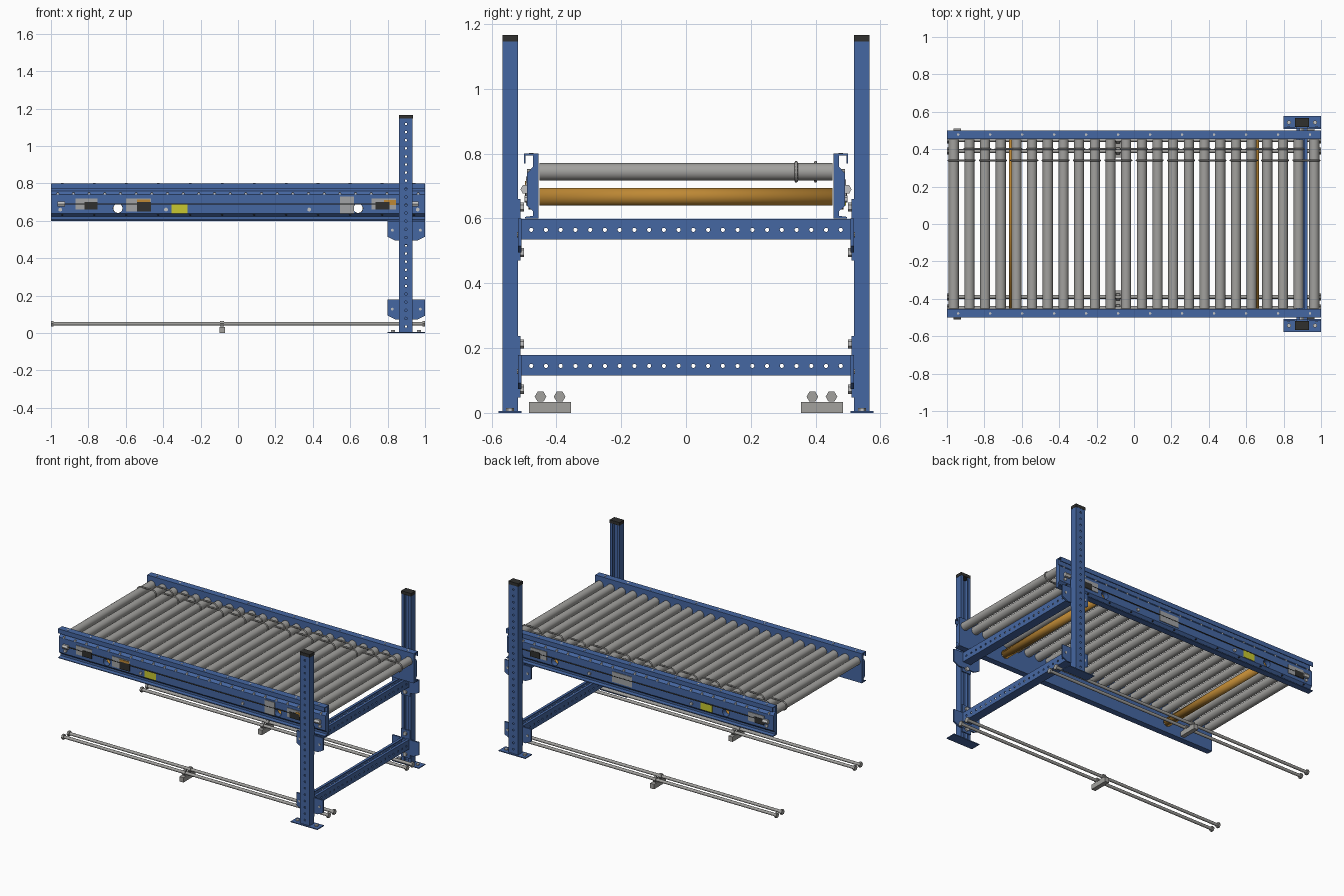
import bpy, bmesh
from math import sin, cos, pi
from mathutils import Matrix, Vector

cube = bpy.data.objects.get("Cube")
if cube:
    bpy.data.objects.remove(cube, do_unlink=True)


def material(name, r, g, b):
    m = bpy.data.materials.new(name)
    m.use_nodes = True
    m.diffuse_color = (r, g, b, 1)
    node = next(n for n in m.node_tree.nodes if n.type == 'BSDF_PRINCIPLED')
    node.inputs["Base Color"].default_value = (r, g, b, 1)
    return m


BLUE = material("frame blue", .06, .135, .36)
STEEL = material("roller steel", .36, .355, .34)
LIGHT = material("bolt silver", .55, .55, .55)
PLATE = material("label grey", .36, .37, .38)
ORANGE = material("drive orange", .52, .25, .035)
YELLOW = material("label yellow", .58, .58, .03)
DARK = material("dark plastic", .03, .03, .028)

ROT = {'x': Matrix.Rotation(pi / 2, 4, 'Y'),
       'y': Matrix.Rotation(pi / 2, 4, 'X'),
       'z': Matrix.Identity(4)}


def finish(name, bm, mat):
    mesh = bpy.data.meshes.new(name)
    bm.to_mesh(mesh)
    bm.free()
    mesh.materials.append(mat)
    ob = bpy.data.objects.new(name, mesh)
    bpy.context.collection.objects.link(ob)
    return ob


def cylinders(name, places, axis, r, length, mat, n=12, caps=True):
    """One mesh holding equal cylinders at all the places."""
    bm = bmesh.new()
    for p in places:
        bmesh.ops.create_cone(bm, cap_ends=caps, segments=n, radius1=r, radius2=r,
                              depth=length, matrix=Matrix.Translation(p) @ ROT[axis])
    for f in bm.faces:
        f.smooth = n > 8 and len(f.verts) == 4
    return finish(name, bm, mat)


def extrude(name, outline, axis, a, b, mat):
    """Extrude a 2D outline along an axis from a to b."""
    def point(u, v, t):
        return {'x': (t, u, v), 'y': (u, t, v), 'z': (u, v, t)}[axis]
    bm = bmesh.new()
    lo = [bm.verts.new(point(u, v, a)) for u, v in outline]
    hi = [bm.verts.new(point(u, v, b)) for u, v in outline]
    bm.faces.new(lo)
    bm.faces.new(hi)
    for i in range(len(lo)):
        j = (i + 1) % len(lo)
        bm.faces.new((lo[i], lo[j], hi[j], hi[i]))
    bmesh.ops.recalc_face_normals(bm, faces=bm.faces)
    return finish(name, bm, mat)


def box(name, x, y, z, mat):
    return extrude(name, [(x[0], y[0]), (x[1], y[0]), (x[1], y[1]), (x[0], y[1])],
                   'z', z[0], z[1], mat)


def bake(ob):
    """Replace an object's mesh by its evaluated one."""
    bpy.context.view_layer.update()
    dg = bpy.context.evaluated_depsgraph_get()
    ob.data, ob_mods = bpy.data.meshes.new_from_object(ob.evaluated_get(dg)), ob.modifiers
    ob_mods.clear()


def drill(ob, places, axis, r, length, n=10):
    cutter = cylinders("hole_cutter", places, axis, r, length, ob.data.materials[0], n)
    cutter.hide_render = True
    mod = ob.modifiers.new("holes", 'BOOLEAN')
    mod.operation = 'DIFFERENCE'
    mod.solver = 'EXACT'
    mod.object = cutter
    bake(ob)
    bpy.data.objects.remove(cutter, do_unlink=True)
    for f in ob.data.polygons:
        f.use_smooth = False


COUNT, PITCH, ROLL_Z, ROLL_R = 24, .0838, .744, .027
roller_x = [(i - (COUNT - 1) / 2) * PITCH for i in range(COUNT)]
DRIVE_X = (-.642, .642)

# Conveying rollers and hollow drive rollers
cylinders("rollers", [(x, 0, ROLL_Z) for x in roller_x], 'y', ROLL_R, .905, STEEL, 24)
drive = cylinders("drive_rollers", [(x, 0, .667) for x in DRIVE_X], 'y', .0275, .905,
                  ORANGE, 24, caps=False)
drive.modifiers.new("wall", 'SOLIDIFY').thickness = .003

# Round belts joining neighbouring rollers, alternating between two tracks
curve = bpy.data.curves.new("drive_belts", 'CURVE')
curve.dimensions = '3D'
curve.bevel_depth = .005
curve.bevel_resolution = 1
for i in range(COUNT - 1):
    y = (.34, .4)[i % 2]
    loop = []
    for x, start in ((roller_x[i + 1], -pi / 2), (roller_x[i], pi / 2)):
        for k in range(9):
            t = start + pi * k / 8
            loop.append((x + .029 * cos(t), y, ROLL_Z + .029 * sin(t), 1))
    spline = curve.splines.new('POLY')
    spline.points.add(len(loop) - 1)
    for p, co in zip(spline.points, loop):
        p.co = co
    spline.use_cyclic_u = True
curve_ob = bpy.data.objects.new("belt_curve", curve)
bpy.context.collection.objects.link(curve_ob)
bpy.context.view_layer.update()
belt_mesh = bpy.data.meshes.new_from_object(
    curve_ob.evaluated_get(bpy.context.evaluated_depsgraph_get()))
bpy.data.objects.remove(curve_ob, do_unlink=True)
belt_mesh.materials.clear()
belt_mesh.materials.append(STEEL)
bpy.context.collection.objects.link(bpy.data.objects.new("drive_belts", belt_mesh))

rail_outline = [(.455, .6), (.497, .6), (.497, .605), (.472, .608), (.472, .622),
                (.49, .638), (.49, .74), (.472, .76), (.472, .795), (.496, .795),
                (.496, .77), (.5, .77), (.5, .8), (.455, .8)]

# Labels and boxes on each rail: x range, z range, colour
labels = {
    "front": [((-.355, -.27), (.64, .687), YELLOW), ((.545, .62), (.64, .73), PLATE),
              ((-.87, -.75), (.66, .72), PLATE), ((-.82, -.75), (.66, .7), DARK),
              ((-.6, -.465), (.65, .72), PLATE), ((-.54, -.465), (.65, .7), DARK),
              ((-.54, -.47), (.7, .715), ORANGE), ((.715, .845), (.66, .72), PLATE),
              ((.735, .81), (.66, .7), DARK), ((.78, .845), (.685, .71), ORANGE)],
    "back": [((.06, .21), (.65, .72), PLATE), ((-.54, -.455), (.64, .687), YELLOW),
             ((-.93, -.81), (.66, .72), PLATE), ((-.93, -.86), (.66, .7), DARK),
             ((.7, .82), (.66, .72), PLATE), ((.75, .82), (.66, .7), DARK)],
}

for side, s in (("front", -1), ("back", 1)):
    # Side rail with openings at the drive rollers and small holes below
    rail = extrude(side + "_rail", [(s * y, z) for y, z in rail_outline], 'x', -1, 1, BLUE)
    drill(rail, [(x, s * .475, .667) for x in DRIVE_X], 'y', .0255, .1, 20)
    cylinders(side + "_rail_pins", [(-.94 + i * .171, s * .482, .632) for i in range(12)],
              'y', .005, .008, DARK, 8)
    cylinders(side + "_axle_screws", [(x, s * .484, .745) for x in roller_x],
              'y', .007, .012, LIGHT, 8)
    cylinders(side + "_top_screws", [(-.94 + i * .171, s * .478, .8) for i in range(12)],
              'z', .007, .003, LIGHT, 8)
    cylinders(side + "_rail_bolts", [(x, s * .492, .66) for x in (-.95, -.385, .38, .96)],
              'y', .011, .012, LIGHT, 6)
    # Cable line with end couplings
    cylinders(side + "_cable", [(0, s * .492, .69)], 'x', .0035, 1.92, DARK, 8)
    cylinders(side + "_cable_couplings", [(x, s * .496, .69) for x in (-.945, .945)],
              'x', .015, .04, LIGHT, 6)
    for i, (xr, zr, mat) in enumerate(labels[side]):
        depth = .494 if mat in (PLATE, YELLOW) else .497
        box(f"{side}_rail_plate_{i}", xr, sorted((s * .489, s * depth)), zr, mat)

    # Upright: lipped channel, open inward, with a row of holes
    half = [(.016, .519), (.036, .519), (.036, .566)]
    inner = [(.031, .561), (.031, .524), (.016, .524)]
    section = half + [(-x, y) for x, y in reversed(half)]
    section += [(-x, y) for x, y in reversed(inner)] + inner
    upright = extrude(side + "_upright", [(.898 + x, s * y) for x, y in section],
                      'z', .004, 1.147, BLUE)
    drill(upright, [(.898, s * .5635, .035 + i * .0433) for i in range(26)], 'y', .0065, .02)
    box(side + "_upright_cap", (.861, .935), sorted((s * .518, s * .567)), (1.146, 1.167), DARK)
    # Foot plate
    box(side + "_foot_plate", (.8, 1), sorted((s * .508, s * .578)), (0, .006), BLUE)
    cylinders(side + "_foot_bolts", [(x, s * .543, .009) for x in (.828, .968)],
              'z', .012, .012, LIGHT, 6)

    # Brackets holding the cross beams
    for level, top in (("lower", .178), ("upper", .6)):
        shape = [(.8, top), (.8, top - .085), (.84, top - .105), (.96, top - .105),
                 (1, top - .085), (1, top)]
        extrude(f"{side}_{level}_bracket", shape, 'y', s * .508, s * .518, BLUE)
        box(f"{side}_{level}_bracket_strip", (.865, .931), sorted((s * .511, s * .519)),
            (top - .13, top + .06), BLUE)
        cylinders(f"{side}_{level}_bracket_bolts",
                  [(.898, s * .507, top + dz) for dz in (-.105, .035)],
                  'y', .014, .014, LIGHT, 6)
        cylinders(f"{side}_{level}_bracket_pins",
                  [(x, s * .517, top - .05) for x in (.825, .975)],
                  'y', .008, .01, LIGHT, 8)

    # Loose floor bars with end nuts and a support block
    bars = (s * .39, s * .449)
    cylinders(side + "_floor_bars", [(0, y, .05) for y in bars], 'x', .01, 1.98, STEEL, 12)
    cylinders(side + "_floor_bar_nuts", [(x, y, .05) for x in (-.993, .993) for y in bars],
              'x', .018, .014, STEEL, 6)
    cylinders(side + "_floor_bar_clamps", [(-.085, y, .05) for y in bars],
              'x', .018, .02, STEEL, 6)
    box(side + "_floor_block", (-.1, -.07), sorted((s * .355, s * .485)), (0, .033), STEEL)

# Cross beams: perforated channels with a slot along the top
for level, z in (("lower", .115), ("upper", .535)):
    top = z + .064
    half = [(.012, top), (.03, top), (.03, z)]
    inner = [(.026, z + .004), (.026, top - .004), (.012, top - .004)]
    section = half + [(-x, v) for x, v in reversed(half)]
    section += [(-x, v) for x, v in reversed(inner)] + inner
    beam = extrude(level + "_cross_beam", [(.898 + x, v) for x, v in section],
                   'y', -.511, .511, BLUE)
    drill(beam, [(.898, (i - 10.5) * .0455, z + .03) for i in range(22)], 'x', .0065, .1)
